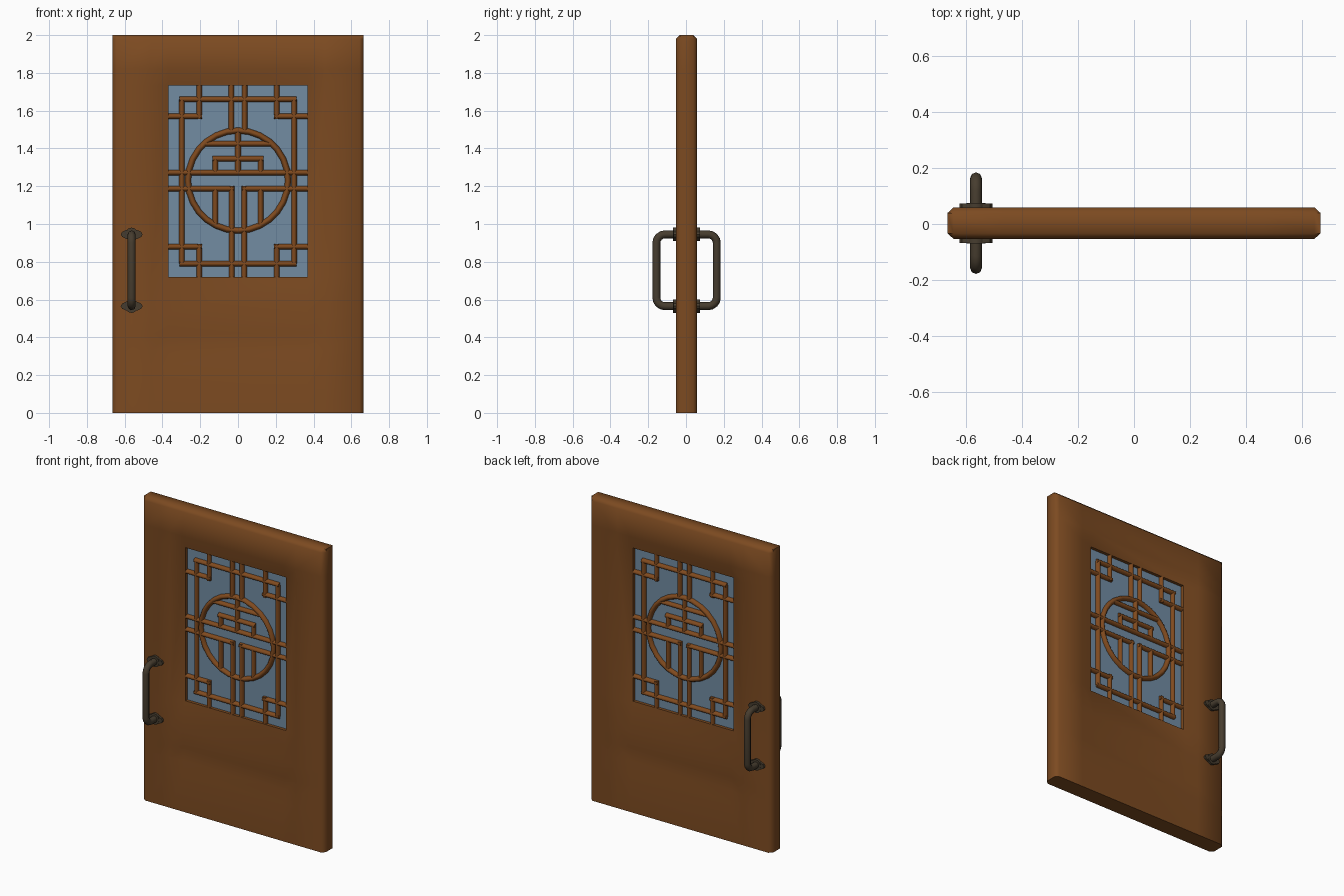
import bpy, bmesh, math
from mathutils import Vector

if "Cube" in bpy.data.objects:
    bpy.data.objects.remove(bpy.data.objects["Cube"])


def material(name, rgb):
    m = bpy.data.materials.new(name)
    m.diffuse_color = (*rgb, 1)
    m.use_nodes = True
    m.node_tree.nodes["Principled BSDF"].inputs["Base Color"].default_value = m.diffuse_color
    return m


WOOD = material("door wood", (0.202, 0.069, 0.015))
TRIM = material("lattice wood", (0.215, 0.068, 0.013))
GLASS = material("blue glass", (0.168, 0.262, 0.365))
METAL = material("dark bronze", (0.062, 0.046, 0.028))
YC = 0.003  # middle of the door thickness


def finish(name, bm, mat, angle=60):
    bmesh.ops.recalc_face_normals(bm, faces=bm.faces)
    me = bpy.data.meshes.new(name)
    bm.to_mesh(me)
    bm.free()
    me.materials.append(mat)
    ob = bpy.data.objects.new(name, me)
    bpy.context.collection.objects.link(ob)
    bpy.ops.object.select_all(action='DESELECT')
    bpy.context.view_layer.objects.active = ob
    ob.select_set(True)
    bpy.ops.object.shade_smooth_by_angle(angle=math.radians(angle))
    return ob


# Door slab: bevelled rim, sloping recess around the window, shallow lower panel
W, T, B = 0.368, 1.732, 0.72  # window half width, top and bottom
XS = [-0.665, -0.643, -0.46, -W, W, 0.46, 0.643, 0.665]
ZS = [0, 0.25, 0.33, 0.42, 0.53, B, T, 1.82, 1.98, 2.0]


def depth(x, z):
    if abs(x) > 0.65 or z > 1.99:
        return 0.036
    if abs(x) < 0.4 and z in (B, T):
        return 0.026
    if abs(x) < 0.4 and z in (0.33, 0.42):
        return 0.044
    return 0.056


bm = bmesh.new()
sides = []
for s in (-1, 1):
    sides.append([[bm.verts.new((x, YC + s * depth(x, z), z)) for z in ZS] for x in XS])
for g in sides:
    for i in range(len(XS) - 1):
        for j in range(len(ZS) - 1):
            if XS[i] == -W and ZS[j] == B:
                continue  # window opening
            bm.faces.new((g[i][j], g[i + 1][j], g[i + 1][j + 1], g[i][j + 1]))
# Join front and back around the outside and through the opening
twin = {}
for ca, cb in zip(*sides):
    twin.update(zip(ca, cb))
for e in [e for e in bm.edges if e.is_boundary and e.verts[0] in twin]:
    a, b = e.verts
    bm.faces.new((a, b, twin[b], twin[a]))
finish("door_slab", bm, WOOD)

# Thin glass pane set into the opening
bm = bmesh.new()
bmesh.ops.create_cube(bm, size=1)
for v in bm.verts:
    v.co = (v.co.x * (2 * W + 0.004), YC + v.co.y * 0.012, (T + B) / 2 + v.co.z * (T - B + 0.004))
finish("window_glass", bm, GLASS, 30)

# Lattice bars: (x1, z1, x2, z2); mirrored ones are repeated at -x
BARS = [(-0.31, 1.66, 0.31, 1.66), (-0.31, 0.79, 0.31, 0.79), (-W, 1.272, W, 1.272),
        (-0.18, 1.425, 0.18, 1.425), (-0.135, 1.345, 0.135, 1.345), (0, 1.27, 0, 1.5)]
MIRRORED = [(0.297, 0.79, 0.297, 1.66),
            (0.205, 1.555, 0.205, T), (0.19, 1.57, W, 1.57),
            (0.205, B, 0.205, 0.895), (0.19, 0.88, W, 0.88),
            (0.035, 1.49, 0.035, T), (0.033, B, 0.033, 1.20),
            (0.02, 1.187, W, 1.187),
            (0.12, 1.27, 0.12, 1.345), (0.12, 1.0, 0.12, 1.187)]
BARS += MIRRORED + [(-a, b, -c, d) for a, b, c, d in MIRRORED]
BAR_DEPTH = 0.027  # bars are deeper than they are wide


def add_bar(bm, bar, r=0.016, seg=12):
    a, b = Vector((bar[0], 0, bar[1])), Vector((bar[2], 0, bar[3]))
    rot = (b - a).to_track_quat('Z', 'Y').to_matrix().to_4x4()
    rot.translation = (a + b) / 2
    geo = bmesh.ops.create_cone(bm, cap_ends=True, segments=seg, radius1=r, radius2=r,
                                depth=(b - a).length, matrix=rot)
    for v in geo['verts']:
        v.co.y = YC + v.co.y * BAR_DEPTH / r


bm = bmesh.new()
for bar in BARS:
    add_bar(bm, bar)
finish("window_lattice", bm, TRIM, 50)

# Round ring of the lattice
bm = bmesh.new()
N, M = 28, 12
loops = []
for k in range(N):
    u = k * math.tau / N
    loop = []
    for j in range(M):
        t = j * math.tau / M
        r = 0.265 + 0.017 * math.cos(t)
        loop.append(bm.verts.new((r * math.cos(u), YC + (BAR_DEPTH + 0.001) * math.sin(t),
                                  1.23 + r * math.sin(u))))
    loops.append(loop)
for k in range(N):
    p, q = loops[k], loops[(k + 1) % N]
    for j in range(M):
        n = (j + 1) % M
        bm.faces.new((p[j], p[n], q[n], q[j]))
finish("lattice_ring", bm, TRIM, 50)


def tube(name, points, radius, mat):
    cu = bpy.data.curves.new(name, 'CURVE')
    cu.dimensions = '3D'
    cu.bevel_depth = radius
    cu.bevel_resolution = 2
    cu.use_fill_caps = True
    sp = cu.splines.new('POLY')
    sp.points.add(len(points) - 1)
    for p, co in zip(sp.points, points):
        p.co = (*co, 1)
    cu.materials.append(mat)
    ob = bpy.data.objects.new(name, cu)
    bpy.context.collection.objects.link(ob)


HX, HZ, REACH = -0.563, (0.565, 0.945), 0.160
for s, side in ((-1, "front"), (1, "back")):
    # Pull handle with rounded bends
    c = 0.045
    path = [(HX, YC + s * 0.04, HZ[0])]
    for z0, d, order in ((HZ[0], 1, range(5)), (HZ[1], -1, range(4, -1, -1))):
        for k in order:
            t = k * math.pi / 8
            path.append((HX, YC + s * (REACH - c + c * math.sin(t)), z0 + d * c * (1 - math.cos(t))))
    path.append((HX, YC + s * 0.04, HZ[1]))
    tube(side + "_handle", path, 0.021, METAL)

    # Oval mounting plates with a round collar
    bm = bmesh.new()
    for z in HZ:
        for rx, rz, y0, y1 in ((0.058, 0.027, 0.05, 0.070), (0.034, 0.036, 0.05, 0.072)):
            geo = bmesh.ops.create_cone(bm, cap_ends=True, segments=12, radius1=1, radius2=1, depth=1)
            for v in geo['verts']:
                p = v.co.copy()
                v.co = (HX + p.x * rx, YC + s * (y0 if p.z < 0 else y1), z + p.y * rz)
    finish(side + "_handle_plates", bm, METAL, 35)
